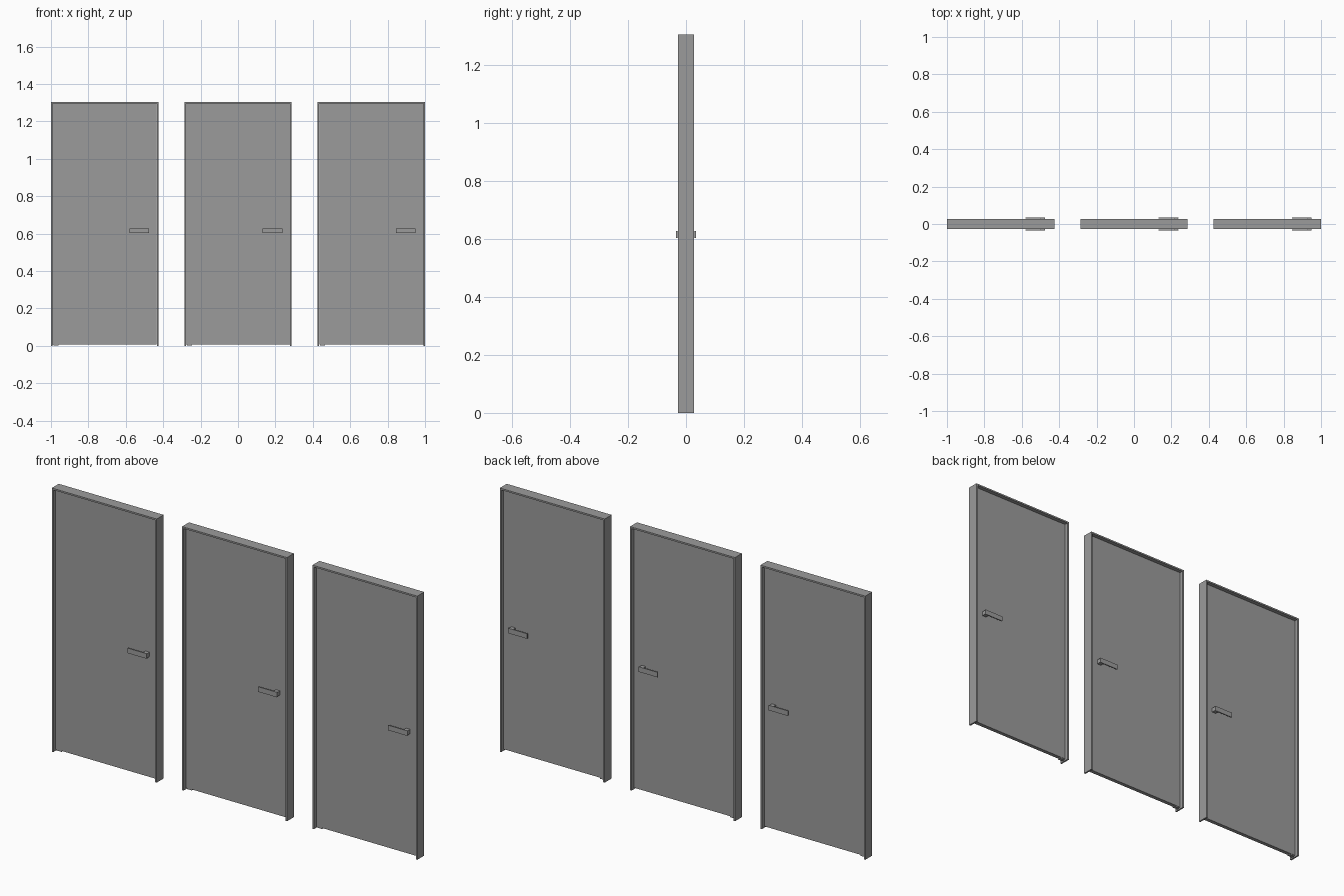
import bpy, bmesh
from mathutils import Vector

if "Cube" in bpy.data.objects:
    bpy.data.objects.remove(bpy.data.objects["Cube"])

# dark grey finish
finish = bpy.data.materials.new("dark_grey")
finish.diffuse_color = (0.33, 0.33, 0.33, 1)
finish.use_nodes = True
finish.node_tree.nodes["Principled BSDF"].inputs["Base Color"].default_value = finish.diffuse_color


def finish_object(name, bm):
    mesh = bpy.data.meshes.new(name)
    bm.to_mesh(mesh)
    bm.free()
    mesh.materials.append(finish)
    obj = bpy.data.objects.new(name, mesh)
    bpy.context.collection.objects.link(obj)
    return obj


def make_boxes(name, boxes):
    """One object made of boxes given as (x0, x1, y0, y1, z0, z1)."""
    bm = bmesh.new()
    for x0, x1, y0, y1, z0, z1 in boxes:
        verts = bmesh.ops.create_cube(bm, size=1)["verts"]
        size = Vector((x1 - x0, y1 - y0, z1 - z0))
        mid = Vector((x0 + x1, y0 + y1, z0 + z1)) / 2
        bmesh.ops.scale(bm, vec=size, verts=verts)
        bmesh.ops.translate(bm, vec=mid, verts=verts)
    return finish_object(name, bm)


def make_frame(name, half_w, height, thick, half_d):
    """Upside-down U profile extruded through the wall depth."""
    w, i, top = half_w, half_w - thick, height - thick
    profile = [(-w, 0), (-w, height), (w, height), (w, 0),
               (i, 0), (i, top), (-i, top), (-i, 0)]
    bm = bmesh.new()
    face = bm.faces.new([bm.verts.new((x, -half_d, z)) for x, z in profile])
    ext = bmesh.ops.extrude_face_region(bm, geom=[face])["geom"]
    bmesh.ops.translate(bm, vec=(0, 2 * half_d, 0),
                        verts=[v for v in ext if isinstance(v, bmesh.types.BMVert)])
    bmesh.ops.recalc_face_normals(bm, faces=bm.faces)
    return finish_object(name, bm)


HALF_W, HEIGHT, THICK, HALF_D = 0.287, 1.304, 0.008, 0.027
LEAF = 0.0095   # half thickness of the leaf
INNER = HALF_W - THICK

for n, cx in enumerate((-0.713, 0, 0.713), 1):
    # door surround
    frame = make_frame(f"door_frame_{n}", HALF_W, HEIGHT, THICK, HALF_D)

    # flat door leaf
    leaf = make_boxes(f"door_leaf_{n}", [
        (-INNER + 0.001, INNER - 0.001, -LEAF, LEAF, 0.008, HEIGHT - THICK - 0.002)])

    # pivots above and below the hinge side
    pivots = make_boxes(f"pivots_{n}", [
        (-INNER + 0.005, -INNER + 0.032, -0.008, 0.008, 0.002, 0.008),
        (-INNER + 0.005, -INNER + 0.032, -0.008, 0.008,
         HEIGHT - THICK - 0.002, HEIGHT - 0.004)])

    # lever handles on both faces: stem at the latch end plus flat bar
    handles = make_boxes(f"lever_handles_{n}", [
        (0.214, 0.236, -0.029, -LEAF, 0.604, 0.625),
        (0.132, 0.237, -0.034, -0.029, 0.602, 0.627)])
    mirror = handles.modifiers.new("both_faces", 'MIRROR')
    mirror.use_axis = (False, True, False)

    for obj in (frame, leaf, pivots, handles):
        obj.location.x = cx
